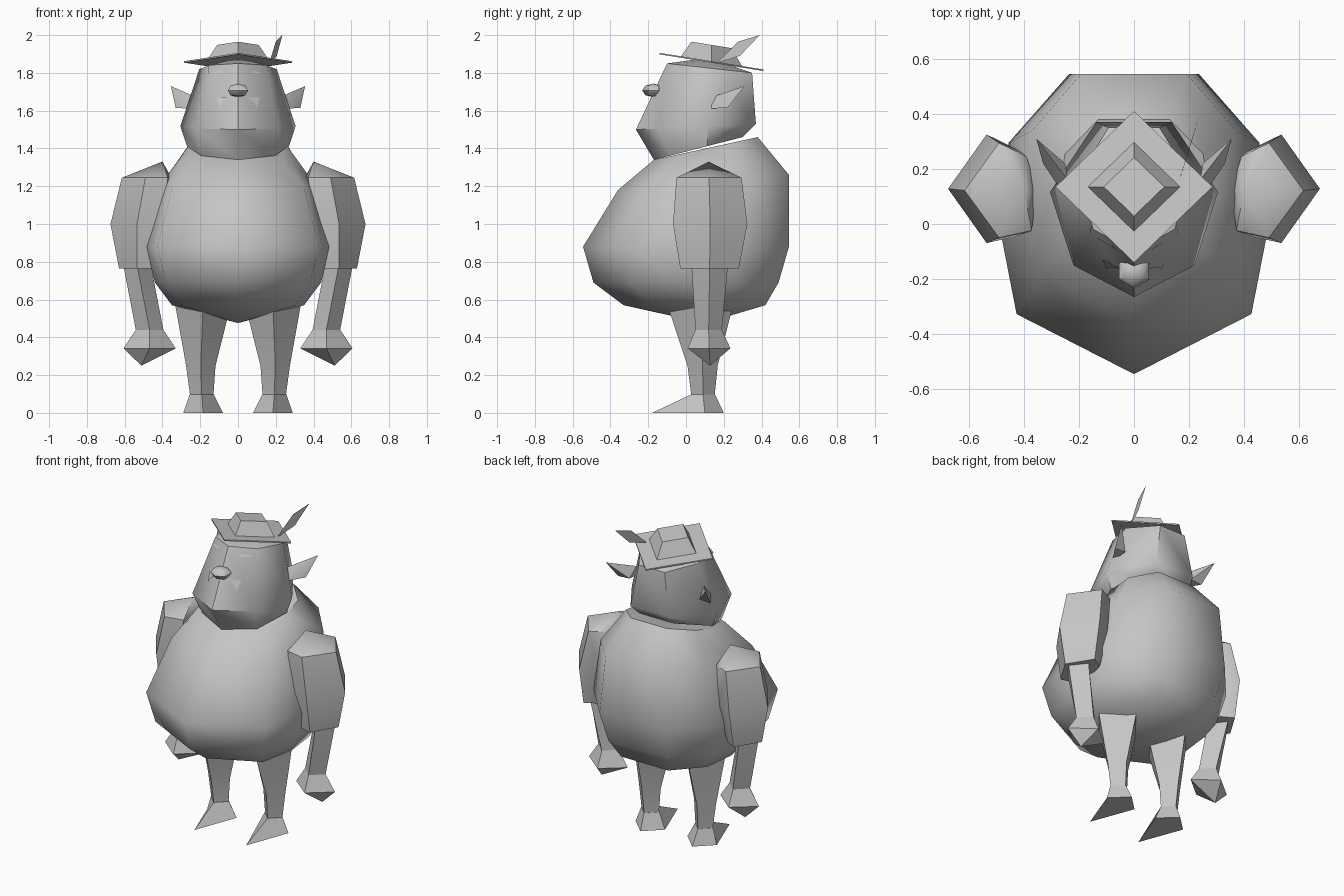
import bpy, bmesh, math
from mathutils import Vector
from mathutils.bvhtree import BVHTree

if "Cube" in bpy.data.objects:
    bpy.data.objects.remove(bpy.data.objects["Cube"])

grey = bpy.data.materials.new("light grey")
grey.diffuse_color = (0.56, 0.56, 0.56, 1)
grey.use_nodes = True
grey.node_tree.nodes["Principled BSDF"].inputs["Base Color"].default_value = grey.diffuse_color


def finish(name, bm, mirror=False, angle=50):
    bmesh.ops.recalc_face_normals(bm, faces=bm.faces)
    me = bpy.data.meshes.new(name)
    bm.to_mesh(me)
    bm.free()
    me.materials.append(grey)
    ob = bpy.data.objects.new(name, me)
    bpy.context.collection.objects.link(ob)
    bpy.ops.object.select_all(action='DESELECT')
    ob.select_set(True)
    bpy.context.view_layer.objects.active = ob
    bpy.ops.object.shade_smooth_by_angle(angle=math.radians(angle))
    if mirror:
        ob.modifiers.new("mirror", 'MIRROR').use_axis[0] = True
    return ob


def loft(name, rings, mirror=False, angle=50):
    """Skin a list of rings; a one-point ring makes a pointed end."""
    bm = bmesh.new()
    vs = [[bm.verts.new(p) for p in r] for r in rings]
    for a, b in zip(vs, vs[1:]):
        n = max(len(a), len(b))
        for i in range(n):
            j = (i + 1) % n
            quad = [a[i % len(a)], a[j % len(a)], b[j % len(b)], b[i % len(b)]]
            bm.faces.new(list(dict.fromkeys(quad)))
    for end in (vs[0], vs[-1]):
        if len(end) > 2:
            bm.faces.new(end)
    return finish(name, bm, mirror, angle)


def section(shape, half, front, back, zf, zb):
    """Symmetric tilted ring: shape holds (x share, front-to-back share)."""
    pts = shape + [(-x, t) for x, t in reversed(shape) if x > 0]
    return [(x * half, front + t * (back - front), zf + t * (zb - zf)) for x, t in pts]


def diamond(cx, cy, rx, ry, z):
    return [(cx + rx, cy, z), (cx, cy + ry, z), (cx - rx, cy, z), (cx, cy - ry, z)]


# round body
bshape = [(0, 0), (.87, .2), (1, .5), (.93, .77), (.48, 1)]
loft("body", [section(bshape, *r) for r in (
    (.27, -.17, .38, 1.34, 1.46),
    (.40, -.36, .545, 1.18, 1.26),
    (.49, -.545, .545, .88, .88),
    (.44, -.49, .49, .69, .69),
    (.35, -.33, .42, .57, .57))] + [[(0, .1, .475)]])

# head with pointed chin
hshape = [(0, 0), (.72, .18), (1, .6), (.45, 1)]
head = loft("head", [[(0, .12, 1.88)]] + [section(hshape, *r) for r in (
    (.205, -.10, .35, 1.85, 1.80),
    (.305, -.265, .37, 1.50, 1.53),
    (.27, -.17, .30, 1.34, 1.46))])

# nose
bm = bmesh.new()
bmesh.ops.create_uvsphere(bm, u_segments=6, v_segments=4, radius=1)
for v in bm.verts:
    v.co = Vector((v.co.x * .063, v.co.y * .06 - .172, v.co.z * .036 + 1.707))
finish("nose", bm)

# eyes and mouth corners: thin plates laid on the face
tree = BVHTree.FromPolygons([v.co for v in head.data.vertices],
                            [p.vertices[:] for p in head.data.polygons])


def plate(name, pts):
    bm = bmesh.new()
    vs = []
    for x, z in pts:
        hit = tree.ray_cast(Vector((x, -2, z)), Vector((0, 1, 0)))[0]
        y = hit.y if hit else -.05
        vs.append(bm.verts.new((x, y - .007, z)))
    bm.faces.new(vs)
    finish(name, bm, True)


plate("eye", [(.06, 1.80), (.16, 1.795), (.155, 1.835)])
plate("mouth_corner", [(.04, 1.675), (.115, 1.67), (.10, 1.615), (.085, 1.645)])

# pointed ears
bm = bmesh.new()
for p in ((.25, .10, 1.61), (.24, .16, 1.68), (.355, .31, 1.73), (.33, .22, 1.615),
          (.25, .22, 1.62)):
    bm.verts.new(p)
bmesh.ops.convex_hull(bm, input=bm.verts)
finish("ear", bm, True, 30)

# hat: thin tilted brim, crown, feather


def tilted(r, lift):
    cy = .135
    return [(x, y, 1.858 - .16 * (y - cy) + lift) for x, y, _ in diamond(0, cy, r, r * .965, 0)]


loft("hat_brim", [tilted(.285, -.004), tilted(.285, .004)], angle=30)
loft("hat_crown", [tilted(.17, 0), tilted(.11, .09)], angle=30)
bm = bmesh.new()
bm.faces.new([bm.verts.new(p) for p in (
    (.165, .16, 1.85), (.20, .275, 1.965), (.235, .39, 2.0), (.205, .285, 1.89))])
finish("feather", bm)

# sleeves: diamond section with a rounded inner side
sshape = [(1, 0), (0, 1), (-.8, .72), (-1.1, 0), (-.95, -.85), (0, -1)]


def sleeve(cx, cy, rx, ry, z):
    return [(cx + x * rx, cy + y * ry, z) for x, y in sshape]


loft("sleeve", [[(.40, .12, 1.33)],
                sleeve(.49, .122, .125, .172, 1.245),
                sleeve(.535, .128, .14, .197, 1.0),
                sleeve(.535, .125, .095, .155, .765)], True)

# forearms and hands
loft("forearm", [diamond(.535, .125, .075, .1, .85),
                 diamond(.53, .125, .073, .095, .76),
                 diamond(.468, .12, .073, .07, .44)], True)
loft("hand", [diamond(.468, .12, .073, .07, .44),
              diamond(.468, .122, .138, .113, .342),
              [(.512, .128, .25)]], True)

# legs and pointed feet
loft("leg", [diamond(.185, .075, .148, .175, .575),
             diamond(.197, .088, .078, .08, .25),
             diamond(.192, .09, .062, .062, .095)], True)
loft("foot", [diamond(.192, .09, .064, .064, .097),
              [(.29, .1, 0), (.185, .2, 0), (.08, .1, 0), (.185, -.18, 0)]], True)
